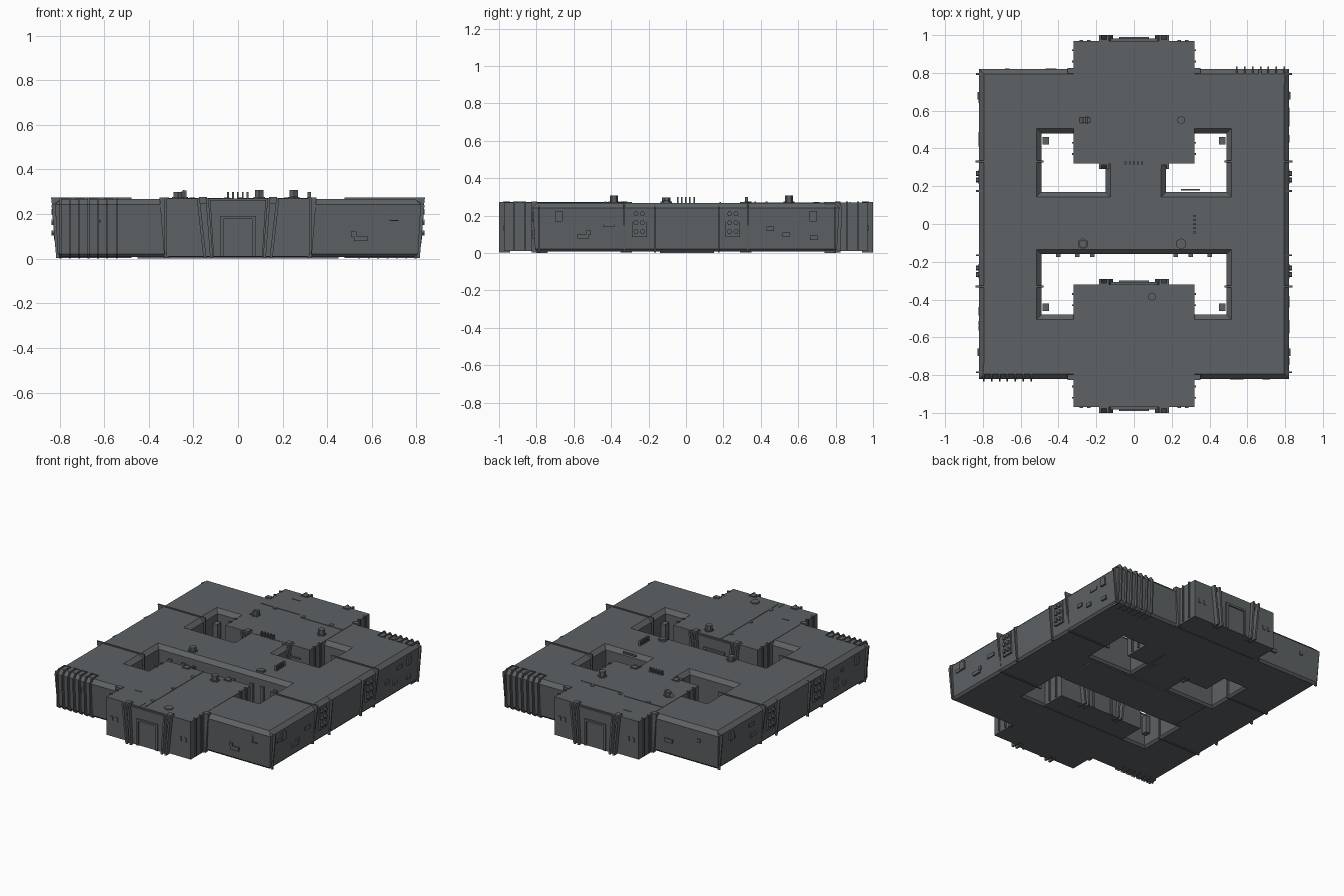
import bpy, bmesh, math, random
from mathutils import Vector, Matrix

if "Cube" in bpy.data.objects:
    bpy.data.objects.remove(bpy.data.objects["Cube"])

random.seed(4)


def material(name, c):
    m = bpy.data.materials.new(name)
    m.diffuse_color = (*c, 1)
    m.use_nodes = True
    m.node_tree.nodes["Principled BSDF"].inputs["Base Color"].default_value = m.diffuse_color
    return m


HULL = material("slate grey", (0.112, 0.122, 0.128))


def finish(name, bm):
    bmesh.ops.recalc_face_normals(bm, faces=bm.faces)
    me = bpy.data.meshes.new(name)
    bm.to_mesh(me)
    bm.free()
    ob = bpy.data.objects.new(name, me)
    me.materials.append(HULL)
    bpy.context.collection.objects.link(ob)
    return ob


def box(bm, x0, x1, y0, y1, z0, z1):
    m = Matrix.Translation(((x0 + x1) / 2, (y0 + y1) / 2, (z0 + z1) / 2)) @ \
        Matrix.Diagonal((abs(x1 - x0), abs(y1 - y0), abs(z1 - z0), 1))
    bmesh.ops.create_cube(bm, size=1, matrix=m)


def prism(bm, pts, vec):
    """Extrude a flat outline along a vector."""
    a = [bm.verts.new(p) for p in pts]
    b = [bm.verts.new(Vector(p) + Vector(vec)) for p in pts]
    bm.faces.new(a)
    bm.faces.new(b[::-1])
    for i in range(len(a)):
        j = (i + 1) % len(a)
        bm.faces.new((a[i], b[i], b[j], a[j]))


def cyl(bm, loc, r, h, n, rot=Matrix()):
    bmesh.ops.create_cone(bm, cap_ends=True, segments=n, radius1=r, radius2=r,
                          depth=h, matrix=Matrix.Translation(loc) @ rot)


# Ring with crossbar and spine, from a grid of cells
xs = [-.82, -.49, -.15, .17, .49, .82]
ys = [-.82, -.48, -.16, .17, .48, .82]
bm = bmesh.new()
grid = [[bm.verts.new((x, y, .268)) for y in ys] for x in xs]
faces = [bm.faces.new((grid[i][j], grid[i+1][j], grid[i+1][j+1], grid[i][j+1]))
         for i in range(5) for j in range(5)
         if i in (0, 4) or j in (0, 2, 4) or (i == 2 and j == 3)]
ext = bmesh.ops.extrude_face_region(bm, geom=faces, use_keep_orig=True)
for v in ext["geom"]:
    if isinstance(v, bmesh.types.BMVert):
        v.co.z = .008
bmesh.ops.recalc_face_normals(bm, faces=bm.faces)
for top, width in ((True, .026), (False, .014)):
    rim = [e for e in bm.edges if len(e.link_faces) == 2
           and all((v.co.z > .26) if top else (v.co.z < .01) for v in e.verts)
           and e.calc_face_angle(0) > 1]
    bmesh.ops.bevel(bm, geom=rim, offset=width, offset_type='OFFSET',
                    segments=1, profile=.5, affect='EDGES')
for v in bm.verts:  # outer walls lean inward toward the base
    if v.co.z < .1:
        for k in (0, 1):
            if abs(v.co[k]) > .75:
                v.co[k] *= .985
finish("ring_hull", bm)

# Front and back blocks
for name, y0, y1 in (("front_block", -.97, -.32), ("back_block", .32, .97)):
    bm = bmesh.new()
    box(bm, -.32, .32, y0, y1, .01, .27)
    finish(name, bm)

# Belly plate under the crossbar
bm = bmesh.new()
box(bm, -.45, .45, -.14, .15, 0, .012)
finish("belly_plate", bm)

# Block ends: tapered panel, door frame, leaning flanges
for name, y, d in (("front_end", -.97, -1), ("front_inner_end", -.32, 1),
                   ("back_end", .97, 1), ("back_inner_end", .32, -1)):
    bm = bmesh.new()
    prism(bm, [(-.11, y, .01), (.11, y, .01), (.125, y, .262), (-.125, y, .262)], (0, d*.012, 0))
    for s in (-1, 1):
        box(bm, s*.065, s*.08, y, y + d*.02, .01, .19)
        for xt, xb in ((.132, .112), (.172, .142)):
            prism(bm, [(s*xt, y - d*.03, .272), (s*(xt+.013), y - d*.03, .272),
                       (s*(xb+.013), y - d*.03, .004), (s*xb, y - d*.03, .004)], (0, d*.06, 0))
    box(bm, -.08, .08, y, y + d*.02, .178, .192)
    finish(name, bm)

# Leaning collars where the blocks meet the ring, inside and out
bm = bmesh.new()
for s in (-1, 1):
    for y in (-.826, .826):
        d = 1 if y > 0 else -1
        prism(bm, [(s*.31, y, .275), (s*.352, y, .275), (s*.33, y, .004), (s*.31, y, .004)],
              (0, -d*.03, 0))
    for y in (-.89, -.40, .40, .89):   # straps on the block sides
        for o in (-.03, .03):
            box(bm, s*.31, s*.329, y + o - .005, y + o + .005, .02, .275)
finish("block_collars", bm)

# Bands wrapped around the arms
bm = bmesh.new()
for s in (-1, 1):
    for y in (-.33, .33):
        prism(bm, [(s*.805, y - .005, .002), (s*.838, y - .005, .274),
                   (s*.478, y - .005, .274), (s*.478, y - .005, .002)], (0, .01, 0))
    for y in (-.17, .17, .79, -.79):   # outer flanges only
        prism(bm, [(s*.80, y, .004), (s*.815, y, .004), (s*.836, y, .24), (s*.80, y, .262)],
              (0, .009, 0))
finish("arm_bands", bm)

# Cooling fins on two opposite corners
for name, d in (("front_left_fins", -1), ("back_right_fins", 1)):
    bm = bmesh.new()
    for i in range(7):
        x = d * (.54 + i * .042)
        prism(bm, [(x, d*.74, .274), (x, d*.815, .274), (x, d*.834, .245),
                   (x, d*.826, .02), (x, d*.80, .001), (x, d*.74, .001)], (d*.008, 0, 0))
    finish(name, bm)

# Bolted side panels
bm = bmesh.new()
turn = Matrix.Rotation(math.pi / 2, 4, 'Y')
for s in (-1, 1):
    for y in (-.25, .25):
        box(bm, s*.80, s*.824, y - .038, y + .038, .085, .24)
        for dy in (-.017, .017):
            for z in (.115, .1625, .21):
                cyl(bm, (s*.826, y + dy, z), .014, .022, 6, turn)
finish("bolt_panels", bm)

# Raised knobs on the roofs
bm = bmesh.new()
for x, y, h in ((-.25, .55, .03), (.25, .55, .04), (-.27, -.105, .03), (.25, -.105, .012),
                (.095, -.385, .04), (.095, -.885, .008)):
    cyl(bm, (x, y, .268 + h / 2), .022, h, 6)
    cyl(bm, (x, y, .272), .03, .01, 6)
for x, y in ((-.205, .7), (.01, .7), (.22, .7), (-.05, -.42), (-.05, -.63), (-.05, -.85)):
    cyl(bm, (x, y, .27), .015, .008, 6)
prism(bm, [(-.29, .535, .268), (-.23, .535, .268), (-.23, .535, .305), (-.245, .535, .308)], (0, .03, 0))
finish("roof_knobs", bm)

# Short fin rows on the roof
bm = bmesh.new()
for i in range(5):
    t = -.045 + i * .022
    box(bm, .312, .328, t - .004, t + .004, .265, .3)
    box(bm, t - .004, t + .004, .315, .332, .265, .3)
finish("roof_fins", bm)

# Thin seam strips and short pipes on the roofs
bm = bmesh.new()
for x0, x1, y0, y1 in ((-.32, -.03, .707, .713), (0, .32, .677, .683), (-.041, -.035, -.95, -.32),
                       (-.2, -.14, .873, .879), (-.23, -.18, -.789, -.783), (-.071, -.066, -.97, -.91),
                       (.66, .666, .745, .82), (.25, .35, .178, .186)):
    box(bm, x0, x1, y0, y1, .262, .273)
for i in range(4):
    for d in (-1, 1):
        x = d * (.58 + i * .065)
        box(bm, x - .02, x + .02, d*.737, d*.742, .262, .272)
finish("roof_seams", bm)

# Clips over the upper block edges
bm = bmesh.new()
for s in (-1, 1):
    for y, d in ((-.97, -1), (-.32, 1), (.97, 1), (.32, -1)):
        box(bm, s*.14, s*.175, y - d*.03, y + d*.008, .245, .277)
finish("edge_clips", bm)

# Small hatches and conduits scattered along the walls
bm = bmesh.new()
for s in (-1, 1):
    for d in (-1, 1):
        for k in range(4):
            c = random.uniform(.38, .74)
            z = random.uniform(.08, .2)
            w = random.choice((.012, .02, .03))
            box(bm, s*.80, s*.823, d*c - w, d*c + w, z - .012, z + .012)
            if s == d or k < 2:
                continue
            box(bm, s*c - w, s*c + w, d*.80, d*.823, z - .012, z + .012)
    for y in (-.44, .44):
        box(bm, s*.45, s*.484, y - .02, y + .02, .08, .2)
    for x in (.22, .3, .4):
        box(bm, s*x - .012, s*x + .012, -.174, -.15, .06, .2)
    for y in (-.68, .68):
        box(bm, s*.80, s*.829, y - .02, y + .02, .17, .225)
    for x in (.24, .28):
        for y in (-.97, .97):
            box(bm, s*x - .009, s*x + .009, y - .005, y + .005, .12, .15)
for x0, x1, z0, z1 in ((.68, .685, .17, .22), (.68, .72, .168, .173), (-.622, -.617, .16, .2)):
    box(bm, x0, x1, -.823, -.80, z0, z1)
finish("wall_details", bm)
